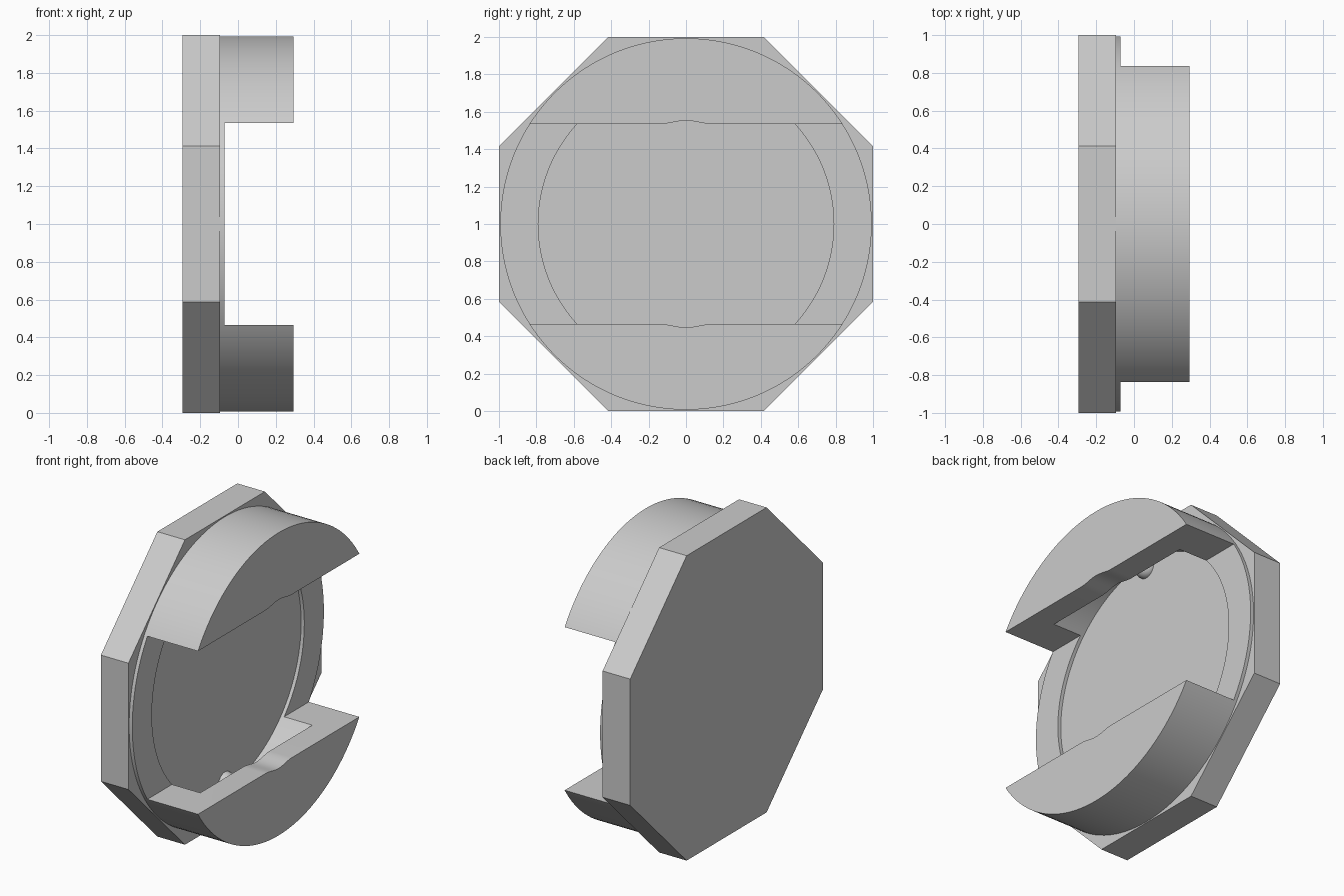
import bpy, bmesh, math

cube = bpy.data.objects.get("Cube")
if cube:
    bpy.data.objects.remove(cube, do_unlink=True)

grey = bpy.data.materials.new("light grey")
grey.use_nodes = True
grey.diffuse_color = (0.6, 0.6, 0.6, 1)
grey.node_tree.nodes["Principled BSDF"].inputs["Base Color"].default_value = (0.6, 0.6, 0.6, 1)

MID = 1.0          # height of the axis
PLATE_FRONT = -0.095


def prism(name, outline, x0, x1):
    """Extrude a (y, z) outline, given relative to the axis, along x."""
    bm = bmesh.new()
    face = bm.faces.new([bm.verts.new((x0, y, z + MID)) for y, z in outline])
    grown = bmesh.ops.extrude_face_region(bm, geom=[face])["geom"]
    verts = [v for v in grown if isinstance(v, bmesh.types.BMVert)]
    bmesh.ops.translate(bm, verts=verts, vec=(x1 - x0, 0, 0))
    bmesh.ops.recalc_face_normals(bm, faces=bm.faces)
    mesh = bpy.data.meshes.new(name)
    bm.to_mesh(mesh)
    bm.free()
    obj = bpy.data.objects.new(name, mesh)
    bpy.context.collection.objects.link(obj)
    mesh.materials.append(grey)
    return obj


def ring(radius, sides, turn=0.0):
    angles = [turn + 2 * math.pi * i / sides for i in range(sides)]
    return [(radius * math.cos(a), radius * math.sin(a)) for a in angles]


def activate(obj):
    bpy.ops.object.select_all(action="DESELECT")
    obj.select_set(True)
    bpy.context.view_layer.objects.active = obj


def cut(obj, cutter):
    cutter.hide_render = True
    mod = obj.modifiers.new("cut", "BOOLEAN")
    mod.operation = "DIFFERENCE"
    mod.solver = "EXACT"
    mod.object = cutter
    activate(obj)
    bpy.ops.object.modifier_apply(modifier=mod.name)
    bpy.data.objects.remove(cutter, do_unlink=True)


# Octagonal base plate
prism("base_plate", ring(1 / math.cos(math.pi / 8), 8, math.pi / 8), -0.295, PLATE_FRONT)

# Round holder: a drum with a slot across it and a wider round pocket behind the lips
holder = prism("round_holder", ring(0.993, 128), PLATE_FRONT, 0.295)

# Slot outline, with a shallow rounded dip in the middle of each lip
dip = [(0.14 * i / 12, 0.535 + 0.009 * (1 + math.cos(math.pi * i / 12))) for i in range(-12, 13)]
upper = [(-1.2, 0.535)] + dip + [(1.2, 0.535)]
lower = [(y, -z) for y, z in reversed(upper)]
cut(holder, prism("slot_cutter", upper + lower, -0.072, 0.5))
cut(holder, prism("pocket_cutter", ring(0.79, 128), -0.2, 0.133))
activate(holder)
bpy.ops.object.shade_smooth_by_angle(angle=math.radians(30))

# Small round detents on the pocket floor behind each lip
for name, side in (("upper_detent", 1), ("lower_detent", -1)):
    bpy.ops.mesh.primitive_uv_sphere_add(segments=24, ring_count=12, radius=0.07,
                                         location=(PLATE_FRONT, 0, MID + 0.75 * side))
    detent = bpy.context.object
    detent.name = name
    detent.data.materials.append(grey)
    bpy.ops.object.shade_smooth_by_angle(angle=math.radians(30))
